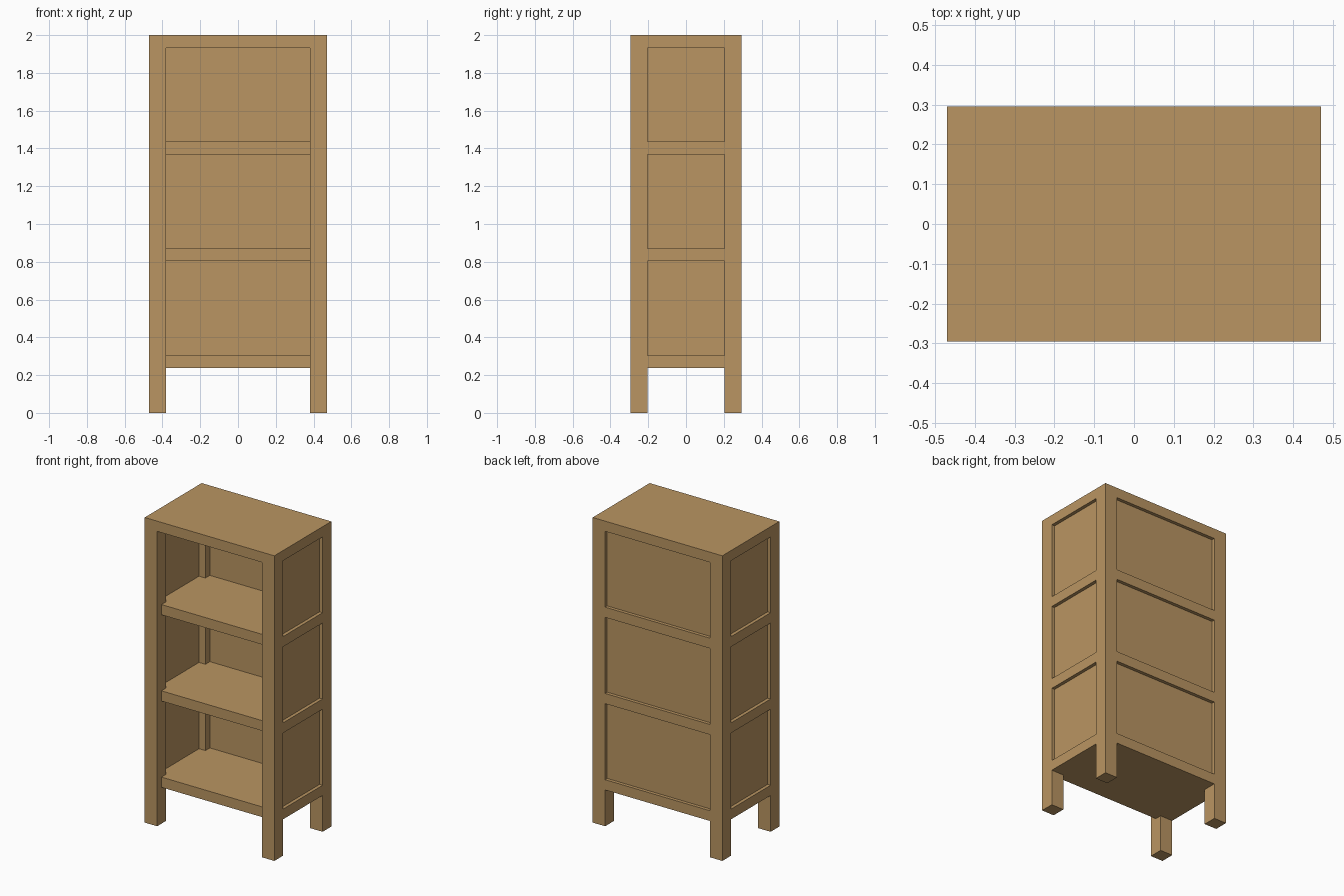
import bpy
import bmesh

cube = bpy.data.objects.get("Cube")
if cube:
    bpy.data.objects.remove(cube, do_unlink=True)

# Overall half sizes and part sizes
HX, HY, TOP = 0.47, 0.295, 2.0
POST = 0.09
IX, IY = HX - POST, HY - POST
SETBACK = 0.045          # shelf front behind the post fronts
RECESS, PANEL = 0.022, 0.022
SHELF = 0.067
BAY = 0.4985             # open height between shelves
LEG = 0.238

wood = bpy.data.materials.new("light_oak")
colour = (0.491, 0.301, 0.122, 1)
wood.diffuse_color = colour
wood.use_nodes = True
wood.node_tree.nodes["Principled BSDF"].inputs["Base Color"].default_value = colour


def prism(name, outline, z0, z1):
    """Extrude a flat outline from z0 up to z1."""
    bm = bmesh.new()
    face = bm.faces.new([bm.verts.new((x, y, z0)) for x, y in outline])
    top = bmesh.ops.extrude_face_region(bm, geom=[face])["geom"]
    verts = [v for v in top if isinstance(v, bmesh.types.BMVert)]
    bmesh.ops.translate(bm, verts=verts, vec=(0, 0, z1 - z0))
    bmesh.ops.recalc_face_normals(bm, faces=bm.faces)
    mesh = bpy.data.meshes.new(name)
    bm.to_mesh(mesh)
    bm.free()
    mesh.materials.append(wood)
    obj = bpy.data.objects.new(name, mesh)
    bpy.context.collection.objects.link(obj)
    return obj


def box(name, x0, x1, y0, y1, z0, z1):
    return prism(name, [(x0, y0), (x1, y0), (x1, y1), (x0, y1)], z0, z1)


# Top board
box("top_board", -HX, HX, -HY, HY, TOP - SHELF, TOP)

# Corner posts
for side, sx in (("left", 1), ("right", -1)):
    for end, sy in (("front", -1), ("back", 1)):
        xs = sorted((sx * IX, sx * HX))
        ys = sorted((sy * IY, sy * HY))
        box(f"{end}_{side}_post", *xs, *ys, 0, TOP - SHELF)

# Shelf outline, notched round the posts
front = -HY + SETBACK
half = [(IX, front), (IX, -IY), (HX, -IY), (HX, IY), (IX, IY), (IX, HY)]
outline = half + [(-x, y) for x, y in reversed(half)]

# Shelves with recessed side and back panels above each
for i, level in enumerate(("lower", "middle", "upper")):
    z0 = LEG + i * (SHELF + BAY)
    z1 = z0 + SHELF
    z2 = z1 + BAY
    prism(f"{level}_shelf", outline, z0, z1)
    outer_x, outer_y = HX - RECESS, HY - RECESS
    box(f"{level}_left_panel", outer_x - PANEL, outer_x, -IY, IY, z1, z2)
    box(f"{level}_right_panel", -outer_x, PANEL - outer_x, -IY, IY, z1, z2)
    box(f"{level}_back_panel", -IX, IX, outer_y - PANEL, outer_y, z1, z2)
